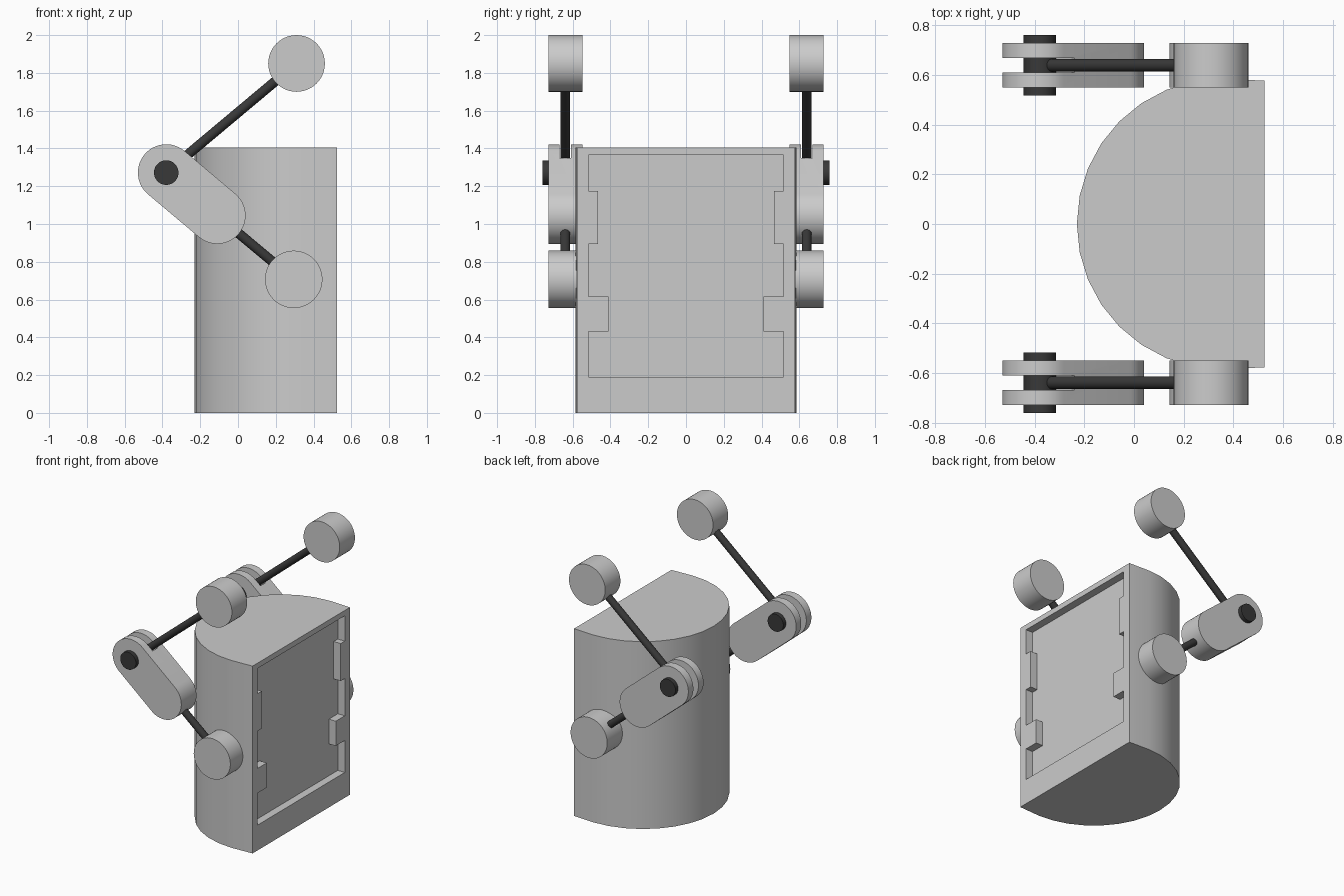
import bpy, bmesh
from math import sin, cos, pi, atan2, radians
from mathutils import Vector

if "Cube" in bpy.data.objects:
    bpy.data.objects.remove(bpy.data.objects["Cube"])


def material(name, v):
    m = bpy.data.materials.new(name)
    m.diffuse_color = (v, v, v, 1)
    m.use_nodes = True
    m.node_tree.nodes["Principled BSDF"].inputs["Base Color"].default_value = m.diffuse_color
    return m


DARK = material("dark_metal", 0.04)
LIGHT = material("light_panel", 0.85)


def finish(ob, mat=None):
    if mat:
        ob.data.materials.append(mat)
    bpy.ops.object.select_all(action='DESELECT')
    ob.select_set(True)
    bpy.context.view_layer.objects.active = ob
    bpy.ops.object.shade_smooth_by_angle(angle=radians(35))
    return ob


def prism(name, pts, lo, hi, place, mat=None):
    """Extrude a 2D profile from lo to hi; place(a, b, h) maps it to 3D."""
    bm = bmesh.new()
    face = bm.faces.new([bm.verts.new(place(a, b, lo)) for a, b in pts])
    top = bmesh.ops.extrude_face_region(bm, geom=[face])["geom"]
    shift = Vector(place(0, 0, hi)) - Vector(place(0, 0, lo))
    bmesh.ops.translate(bm, vec=shift,
                        verts=[v for v in top if isinstance(v, bmesh.types.BMVert)])
    bmesh.ops.recalc_face_normals(bm, faces=bm.faces)
    me = bpy.data.meshes.new(name)
    bm.to_mesh(me)
    bm.free()
    ob = bpy.data.objects.new(name, me)
    bpy.context.collection.objects.link(ob)
    return finish(ob, mat)


def along_x(a, b, h): return (h, a, b)
def along_y(a, b, h): return (a, h, b)
def along_z(a, b, h): return (a, b, h)


def arc(c, r, start, end, n):
    return [(c[0] + r * cos(start + (end - start) * i / n),
             c[1] + r * sin(start + (end - start) * i / n)) for i in range(n + 1)]


def cut(ob, cutter):
    mod = ob.modifiers.new("cut", 'BOOLEAN')
    mod.operation, mod.object, mod.solver = 'DIFFERENCE', cutter, 'EXACT'
    bpy.context.view_layer.objects.active = ob
    bpy.ops.object.modifier_apply(modifier=mod.name)
    bpy.data.objects.remove(cutter)
    finish(ob)


def disc(name, c, r, y, half, mat=None):
    return prism(name, arc(c, r, 0, 2 * pi, 48)[:-1], y - half, y + half, along_y, mat)


def rod(name, p, q, y, r=0.026):
    p, q = Vector((p[0], y, p[1])), Vector((q[0], y, q[1]))
    d = q - p
    bpy.ops.mesh.primitive_cylinder_add(vertices=24, radius=r, depth=d.length,
                                        location=(p + q) / 2)
    ob = bpy.context.object
    ob.name = name
    ob.rotation_euler = d.to_track_quat('Z', 'Y').to_euler()
    return finish(ob, DARK)


# D-shaped body
outline = [(0.525, 0.577)] + arc((0.355, 0), 0.585, pi / 2, 3 * pi / 2, 16) + [(0.525, -0.577)]
body = prism("body", outline, 0, 1.405, along_z)

# Notched recess in the flat side, with a lighter panel at the bottom of it
side = [(0.516, 0.19), (0.516, 0.43), (0.409, 0.43), (0.409, 0.615), (0.516, 0.615),
        (0.516, 0.895), (0.467, 0.895), (0.467, 1.175), (0.516, 1.175), (0.516, 1.365)]
notched = side + [(-y, z) for y, z in reversed(side)]
cut(body, prism("recess_cutter", notched, 0.465, 0.6, along_x))
prism("recess_panel", notched, 0.44, 0.467, along_x, LIGHT)

# Arms on both sides
PIN, ELBOW = (-0.38, 1.272), (-0.11, 1.045)
LOW, HIGH = (0.295, 0.707), (0.31, 1.85)
ang = atan2(ELBOW[1] - PIN[1], ELBOW[0] - PIN[0])
ux, uz = cos(ang), sin(ang)

for tag, s in (("left", 1), ("right", -1)):
    y = s * 0.639
    disc("lower_disc_" + tag, LOW, 0.152, y, 0.09)
    disc("upper_disc_" + tag, HIGH, 0.15, y, 0.09)

    # Capsule link, slotted around the pin
    capsule = (arc(PIN, 0.15, ang + pi / 2, ang + 3 * pi / 2, 24)
               + arc(ELBOW, 0.15, ang - pi / 2, ang + pi / 2, 24))
    link = prism("arm_link_" + tag, capsule, y - 0.09, y + 0.09, along_y)
    slot = [(PIN[0] + a * ux - b * uz, PIN[1] + a * uz + b * ux)
            for a, b in ((-0.3, -0.3), (0.057, -0.3), (0.057, 0.3), (-0.3, 0.3))]
    cut(link, prism("slot_cutter", slot, y - 0.03, y + 0.03, along_y))

    # Pin and rods
    disc("pin_" + tag, PIN, 0.065, y, 0.121, DARK)
    rod("lower_rod_" + tag, ELBOW, LOW, y)
    rod("upper_rod_" + tag, PIN, HIGH, y)
